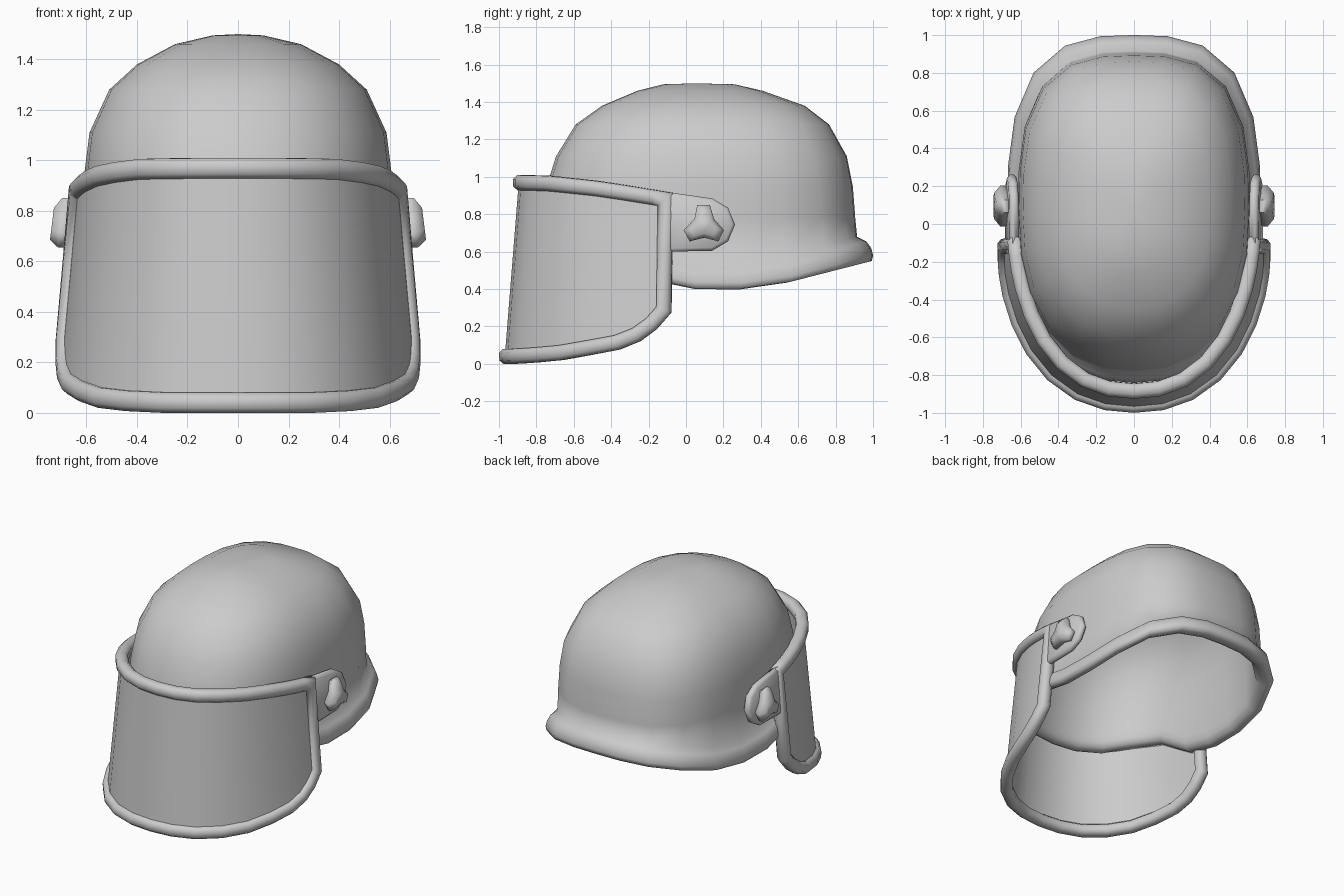
import bpy, bmesh, math
from mathutils import Vector

if "Cube" in bpy.data.objects:
    bpy.data.objects.remove(bpy.data.objects["Cube"])


def finish(name, bm, angle=50):
    bmesh.ops.remove_doubles(bm, verts=bm.verts, dist=0.0005)
    bmesh.ops.recalc_face_normals(bm, faces=bm.faces)
    me = bpy.data.meshes.new(name)
    bm.to_mesh(me)
    bm.free()
    ob = bpy.data.objects.new(name, me)
    bpy.context.collection.objects.link(ob)
    bpy.ops.object.select_all(action='DESELECT')
    ob.select_set(True)
    bpy.context.view_layer.objects.active = ob
    bpy.ops.object.shade_smooth_by_angle(angle=math.radians(angle))
    return ob


def loft(bm, rows, cyclic=True, caps=False, loop=False):
    vs = [[bm.verts.new(p) for p in r] for r in rows]
    n = len(vs[0])
    for i in range(len(vs) if loop else len(vs) - 1):
        a, b = vs[i], vs[(i + 1) % len(vs)]
        for j in range(n if cyclic else n - 1):
            k = (j + 1) % n
            bm.faces.new((a[j], a[k], b[k], b[j]))
    if caps:
        bm.faces.new(vs[0])
        bm.faces.new(vs[-1])


def lerp(table, y):
    if y <= table[0][0]:
        return table[0][1]
    for (a, za), (b, zb) in zip(table, table[1:]):
        if y <= b:
            return za + (zb - za) * (y - a) / (b - a)
    return table[-1][1]


def mirror_x(ob):
    m = ob.modifiers.new("mirror", 'MIRROR')
    m.use_axis[0] = True


YC = 0.05

# Helmet shell: outer dome, rolled rim, inner dome, lofted as one skin
SEG = 24
BOTTOM = [(-.8, .565), (-.62, .605), (-.45, .64), (-.25, .5), (-.1, .41), (.25, .40), (.52, .44), (.915, .55)]
DOME = [  # z, half width, front y, back y
    (1.495, .10, -.12, .26), (1.46, .25, -.26, .41), (1.38, .40, -.45, .635),
    (1.28, .51, -.59, .765), (1.11, .588, -.695, .86), (.95, .608, -.745, .892), (.78, .615, -.775, .905)]
RIM = [(0, .13), (.033, .105), (.05, .07), (.057, .03), (.052, .0), (.02, -.006),
       (-.008, .008), (-.025, .04), (-.03, .09)]


def ring(a, yf, yb, z=None):
    pts = []
    for i in range(SEG):
        t = 2 * math.pi * i / SEG
        c, s = math.sin(t), math.cos(t)
        n = 2.95 if s > 0 else 2.35
        k = (abs(c) ** n + abs(s) ** n) ** (-1 / n)
        y = YC + s * k * ((yb - YC) if s > 0 else (YC - yf))
        pts.append(Vector((a * c * k, y, z or 0)))
    return pts


def rim_row(d, dz):
    base = ring(.615, -.785, .915)
    row = ring(.615 + d, -.785 - d, .915 + d * 1.5)
    for p, b in zip(row, base):
        p.z = lerp(BOTTOM, b.y) + dz
    return row


rows = [ring(a, f, b, z) for z, a, f, b in DOME]
rows += [rim_row(d, dz) for d, dz in RIM]
rows += [ring(a - .03, f + .03, b - .03, z - .03) for z, a, f, b in reversed(DOME)]
bm = bmesh.new()
loft(bm, rows)
for end, z in ((rows[0], 1.5), (rows[-1], 1.467)):
    top = bm.verts.new((0, YC, z))
    vs = [bm.verts.new(p) for p in end]
    for i in range(SEG):
        bm.faces.new((vs[i], vs[(i + 1) % SEG], top))
finish("helmet_shell", bm, 80)

# Visor surface: curved plan that widens and moves forward towards the bottom
NV = 2.25


def visor(phi, z):
    a, b = .718 - .092 * z, .966 - .08 * z + YC
    c, s = math.cos(phi), math.sin(phi)
    k = (abs(c) ** NV + abs(s) ** NV) ** (-1 / NV)
    p = Vector((a * s * k, YC - b * c * k, z))
    g = NV - 1
    sx = math.copysign(abs(s * k) ** g / a, s)
    return p, Vector((sx, -(abs(c * k) ** g) / b, -.04)).normalized()


TOP = [(-.92, .97), (-.73, .965), (-.45, .935), (-.11, .88)]
LOW = [(-.97, .04), (-.86, .042), (-.65, .062), (-.34, .12), (-.205, .185), (-.135, .29)]
END = math.radians(80.3)
PHI = [math.radians(d) for d in (0, 12, 24, 36, 47, 57, 66, 72, 76.5)] + [END]
PHI = [-p for p in PHI[:0:-1]] + PHI


def edge_z(table, phi):
    z = table[0][1]
    for _ in range(6):
        z = lerp(table, visor(phi, z)[0].y)
    return z


# Clear panel with a little thickness
bm = bmesh.new()
sheet = []
for phi in PHI:
    zt, zb = edge_z(TOP, phi), edge_z(LOW, phi)
    zs = [zb + (zt - zb) * i / 4 for i in range(5)]
    pts = [visor(phi, z) for z in zs]
    sheet.append([p + n * .006 for p, n in pts] + [p - n * .006 for p, n in reversed(pts)])
loft(bm, sheet, caps=True)
finish("visor_panel", bm)

# Frame swept around the visor outline
path = [(p, edge_z(TOP, p)) for p in PHI]
path += [(END, .6)] + [(p, edge_z(LOW, p)) for p in reversed(PHI)] + [(-END, .6)]
nodes = [visor(p, z) for p, z in path]
SECTION = [(.04, .014), (.02, .036), (-.02, .036), (-.04, .014),
           (-.04, -.022), (-.02, -.044), (.02, -.044), (.04, -.022)]
frame = []
for i, (p, n) in enumerate(nodes):
    t0 = (p - nodes[i - 1][0]).normalized()
    t1 = (nodes[(i + 1) % len(nodes)][0] - p).normalized()
    side = n.cross((t0 + t1).normalized()).normalized()
    miter = 1 / max(.7, math.sqrt((1 + t0.dot(t1)) / 2))
    frame.append([p + side * u * miter + n * v for u, v in SECTION])
bm = bmesh.new()
loft(bm, frame, loop=True)
finish("visor_frame", bm, 75)

# Hinge arms at the sides
ARM = [(-.11, .92), (.14, .885), (.225, .835), (.262, .745), (.225, .655), (.14, .605), (-.1, .6)]


def scaled(outline, k, x, lean):
    cy = sum(p[0] for p in outline) / len(outline)
    cz = sum(p[1] for p in outline) / len(outline)
    return [(x + (.75 - z) * lean, cy + (y - cy) * k, cz + (z - cz) * k) for y, z in outline]


bm = bmesh.new()
loft(bm, [scaled(ARM, k, x, .08) for k, x in ((.9, .622), (1, .635), (1, .657), (.88, .672))], caps=True)
mirror_x(finish("hinge_arm", bm, 60))

# Three-lobed tightening knobs
KNOB = [(.06, .85), (.128, .85), (.15, .775), (.203, .715), (.172, .655), (.097, .675),
        (.02, .655), (-.013, .715), (.045, .775)]
bm = bmesh.new()
loft(bm, [scaled(KNOB, k, x, .08) for k, x in ((.85, .66), (1, .682), (1, .705), (.65, .737))], caps=True)
mirror_x(finish("hinge_knob", bm, 65))
